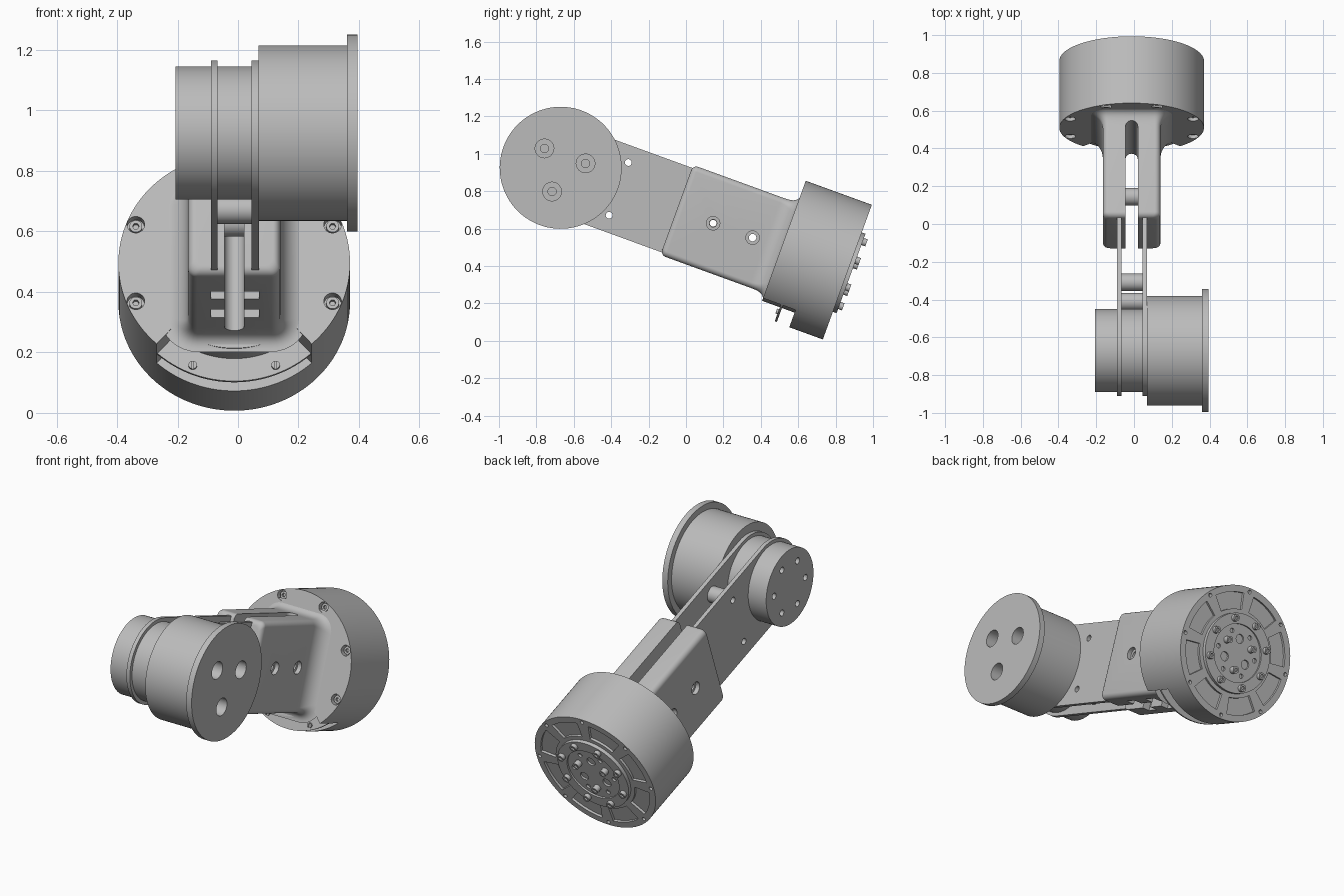
import bpy, bmesh
from math import sin, cos, pi, radians
from mathutils import Matrix

cube = bpy.data.objects.get("Cube")
if cube:
    bpy.data.objects.remove(cube, do_unlink=True)

# Arm frame: x across, u along the arm, v across the arm; tilted down 20 degrees
FRAME = Matrix.Translation((0, -0.67, 0.925)) @ Matrix.Rotation(radians(-20), 4, 'X')
MID = -0.0125

grey = bpy.data.materials.new("machined grey")
grey.use_nodes = True
grey.diffuse_color = (0.5, 0.5, 0.5, 1)
grey.node_tree.nodes["Principled BSDF"].inputs["Base Color"].default_value = (0.5, 0.5, 0.5, 1)


def arc(cx, cy, r, a0, a1, n):
    return [(cx + r * cos(radians(a0 + (a1 - a0) * i / n)),
             cy + r * sin(radians(a0 + (a1 - a0) * i / n))) for i in range(n + 1)]


def circle(cx, cy, r, n=32):
    return arc(cx, cy, r, 0, 360, n)[:-1]


def sector(r0, r1, a0, a1, n=24):
    return arc(MID, 0, r1, a0, a1, n) + arc(MID, 0, r0, a1, a0, n)


def around(r, count, start=0, cx=MID, cy=0):
    return [(cx + r * cos(radians(start) + 2 * pi * i / count),
             cy + r * sin(radians(start) + 2 * pi * i / count)) for i in range(count)]


PLACE = {'x': lambda p, q, t: (t, p, q),
         'u': lambda p, q, t: (p, t, q),
         'v': lambda p, q, t: (p, q, t)}


def loft(bm, rings):
    loops = [[bm.verts.new(p) for p in ring] for ring in rings]
    n = len(loops[0])
    for a, b in zip(loops, loops[1:]):
        for i in range(n):
            bm.faces.new((a[i], a[(i + 1) % n], b[(i + 1) % n], b[i]))
    bm.faces.new(loops[0])
    bm.faces.new(loops[-1])


def prism(axis, pts, a, b):
    """Profile extruded from a to b along an axis of the arm frame."""
    return [[PLACE[axis](p, q, t) for p, q in pts] for t in (a, b)]


def make(name, solids):
    bm = bmesh.new()
    for rings in solids:
        loft(bm, rings)
    bmesh.ops.recalc_face_normals(bm, faces=bm.faces)
    bm.transform(FRAME)
    mesh = bpy.data.meshes.new(name)
    bm.to_mesh(mesh)
    bm.free()
    mesh.materials.append(grey)
    ob = bpy.data.objects.new(name, mesh)
    bpy.context.collection.objects.link(ob)
    return ob


def part(name, solids, *cut_groups):
    ob = make(name, solids)
    bpy.ops.object.select_all(action='DESELECT')
    bpy.context.view_layer.objects.active = ob
    ob.select_set(True)
    for cuts in cut_groups:
        cutter = make("cutter", cuts)
        cutter.hide_render = True
        mod = ob.modifiers.new("cut", 'BOOLEAN')
        mod.operation, mod.solver, mod.object = 'DIFFERENCE', 'EXACT', cutter
        bpy.ops.object.modifier_apply(modifier=mod.name)
        bpy.data.objects.remove(cutter, do_unlink=True)
    bpy.ops.object.shade_smooth_by_angle(angle=radians(30))
    return ob


# Elbow joint: three drums on one axis, with a flanged end
part("small_drum", [prism('x', circle(0, 0, 0.22, 96), -0.207, -0.088)],
     [prism('x', circle(p, q, 0.018), -0.3, -0.15) for p, q in around(0.145, 6, 20, 0)])
part("middle_drum", [prism('x', circle(0, 0, 0.22, 96), -0.07, 0.048)])
bores = around(0.135, 3, 30, 0)
part("large_drum", [prism('x', circle(0, 0, 0.29, 96), 0.068, 0.362)],
     [prism('x', circle(p, q, 0.05), 0.25, 0.4) for p, q in bores],
     [prism('x', circle(p, q, 0.022), 0.18, 0.4) for p, q in bores])
part("drum_flange", [prism('x', circle(0, 0, 0.326, 96), 0.36, 0.395)],
     [prism('x', circle(p, q, 0.05), 0.3, 0.5) for p, q in bores])

# Side plates and the hollow spacers that join them
plate = arc(0, 0, 0.24, 90, 270, 48) + [(0.75, -0.24), (0.75, 0.24)]
pins = [(0.33, 0.15), (0.33, -0.15)]
for name, a, b in (("right_plate", -0.09, -0.067), ("left_plate", 0.045, 0.069)):
    part(name, [prism('x', plate, a, b)],
         [prism('x', circle(p, q, 0.018), -1, 1) for p, q in pins])
for name, (p, q), a, b in (("upper_spacer", pins[0], -0.068, 0.046),
                           ("lower_spacer", pins[1], -0.068, 0.046),
                           ("fork_spacer", (0.867, 0), -0.05, 0.025)):
    part(name, [prism('x', circle(p, q, 0.046, 40), a, b)],
         [prism('x', circle(p, q, 0.018), -1, 1)])


# Fork bracket: rounded block that flares into the motor housing
def rounded_ring(u, hx, hv, r):
    ring = []
    for k, (sx, sv) in enumerate(((1, 1), (-1, 1), (-1, -1), (1, -1))):
        ring += arc(MID + sx * (hx - r), sv * (hv - r), r, 90 * k, 90 * k + 90, 8)
    return [(p, u, q) for p, q in ring]


HX, HV, R = 0.1525, 0.256, 0.03
rings = []
for i in range(7):
    t = i / 6 * pi / 2
    d = R * (1 - sin(t))
    rings.append(rounded_ring(0.66 + R * (1 - cos(t)), HX - d * 0.8, HV - d, R))
for i in range(13):
    t = i / 12 * pi / 2
    wide = 1 - cos(t)
    rings.append(rounded_ring(1.165 + 0.095 * sin(t), HX + 0.09 * wide,
                              HV + 0.055 * wide ** 1.6, R + 0.09 * wide))
slot = [(0.02, 0.5)] + arc(MID, 1.17, 0.0325, 0, 180, 16) + [(-0.045, 0.5)]
bolts = [(0.867, 0), (1.092, 0)]
part("fork_bracket", [rings],
     [prism('v', slot, -1, 1)],
     [prism('x', circle(p, q, 0.02), -1, 1) for p, q in bolts],
     [prism('x', circle(p, q, 0.036), a, b) for p, q in bolts
      for a, b in ((-0.3, -0.14), (0.115, 0.3))],
     [prism('x', [(a, -0.3), (b, -0.3), (b, -0.2), (a, -0.2)], -0.09, 0.07)
      for a, b in ((0.83, 0.9), (1.0, 1.08))])

# Motor housing: notch below, screw seats in front, pocketed rear face
seats = [c for c in around(0.352, 8, 22.5) if c[1] > -0.2]
pockets = [sector(0.25, 0.345, 45 * k + 6, 45 * k + 39, 10) for k in range(8)]
part("motor_housing", [prism('u', circle(MID, 0, 0.383, 128), 1.255, 1.631)],
     [prism('u', sector(0.3, 0.5, 228, 312), 1.2, 1.44)],
     [prism('u', circle(p, q, 0.029), 1.2, 1.29) for p, q in seats],
     [prism('u', pts, 1.617, 1.7) for pts in pockets],
     [prism('u', circle(p, q, 0.011, 16), 1.61, 1.7) for p, q in around(0.362, 8)])
part("seat_screws", [prism('u', circle(p, q, 0.021), 1.27, 1.3) for p, q in seats],
     [prism('u', circle(p, q, 0.011, 6), 1.2, 1.285) for p, q in seats])

# Thin connector plate inside the notch, with two slotted screws
part("notch_plate", [prism('u', sector(0.28, 0.379, 228, 312), 1.356, 1.368)])
screws = [(MID + s * 0.137, -0.325) for s in (-1, 1)]
part("notch_screws", [prism('u', circle(p, q, 0.014, 20), 1.345, 1.36) for p, q in screws],
     [prism('u', [(p - 0.003, q - 0.03), (p + 0.003, q - 0.03),
                  (p + 0.003, q + 0.03), (p - 0.003, q + 0.03)], 1.3, 1.351) for p, q in screws])

# Output hub on the rear face
part("output_hub", [prism('u', circle(MID, 0, 0.226, 96), 1.6, 1.652)],
     [prism('u', circle(MID, 0, 0.165, 64), 1.642, 1.7)],
     [prism('u', circle(p, q, 0.026), 1.61, 1.7) for p, q in around(0.085, 3, 90)]
     + [prism('u', circle(p, q, 0.013, 20), 1.62, 1.7) for p, q in around(0.13, 6)])
heads = around(0.197, 8, 22.5) + around(0.1, 3, 30)
part("hub_bolts", [prism('u', circle(p, q, 0.02, 24), 1.63, 1.674) for p, q in heads],
     [prism('u', circle(p, q, 0.011, 6), 1.662, 1.7) for p, q in heads])
